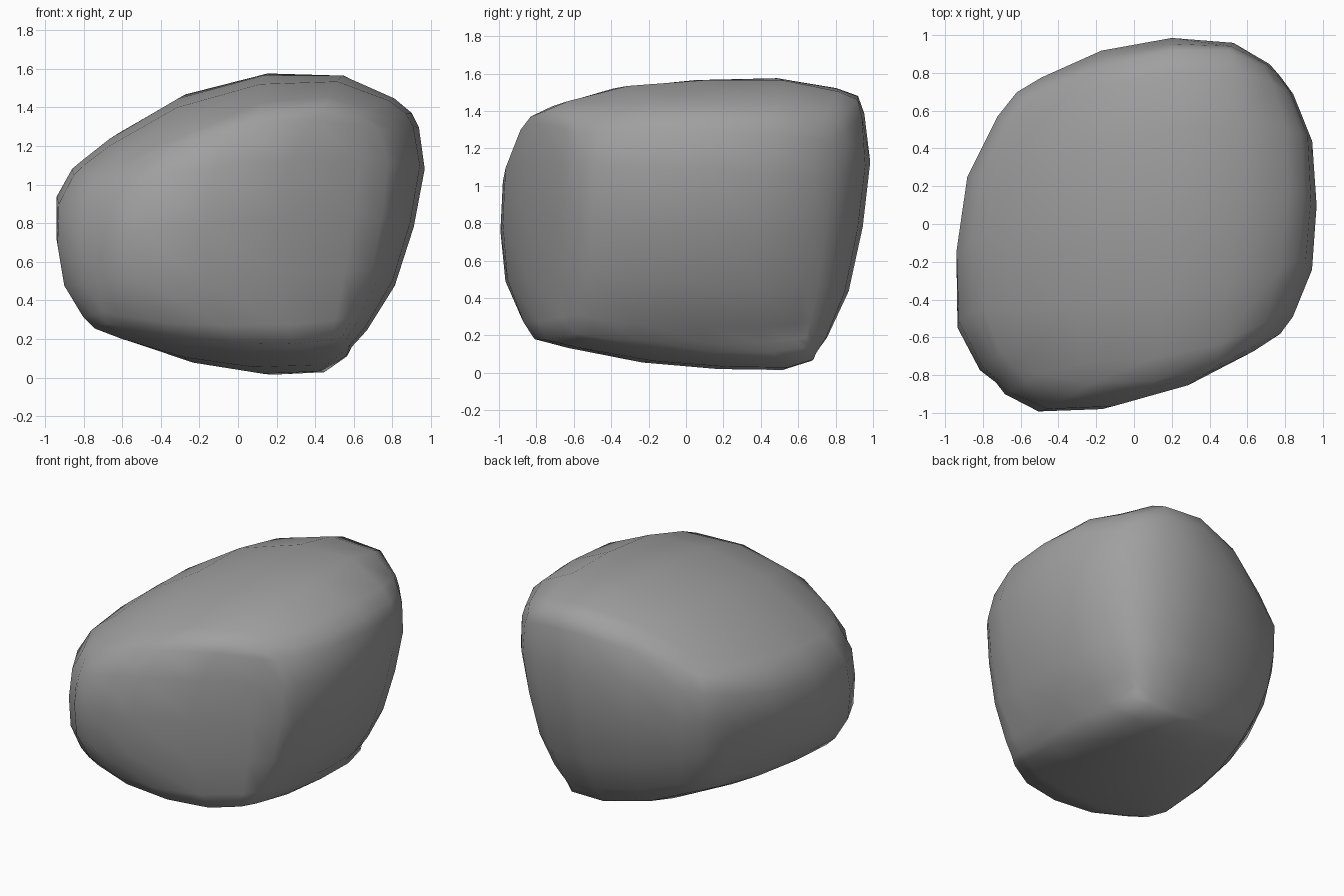
import bpy
import bmesh
from math import sin, pi
from mathutils import Vector

# Remove the default object
default_cube = bpy.data.objects.get("Cube")
if default_cube:
    bpy.data.objects.remove(default_cube, do_unlink=True)

# Guide points on the stone, each row running from its right (-x) to its left (+x)
LOWER = [
    [(-.68, -.74, .28), (.0, -.81, .18), (.54, -.6, .21)],       # front
    [(-.71, -.25, .25), (.13, .17, .02), (.59, .1, .16)],        # middle
    [(-.5, .55, .28), (.2, .69, .1), (.55, .64, .19)],           # back
]
MIDDLE = [
    [(-.73, -.84, .7), (-.17, -.98, .8), (.75, -.59, .85)],
    [(-.94, -.18, .72), (0, 0, .8), (.91, .08, .78)],
    [(-.62, .69, .85), (.2, .945, .78), (.74, .75, .77)],
]
UPPER = [
    [(-.64, -.76, 1.08), (.12, -.83, 1.37), (.7, -.57, 1.33)],
    [(-.8, -.1, 1.13), (.13, .05, 1.565), (.9, .15, 1.37)],
    [(-.55, .63, 1.2), (.2, .92, 1.48), (.74, .78, 1.3)],
]

# How boxy the curves are along x, y and z: two is round, higher is squarer
BOXINESS = (2.4, 3, 3)


def blend_weights(t, power):
    """Weights of a smooth curve through three points, sampled closer at its ends."""
    s = sin(t * pi / 2)
    bend = abs(s) ** power
    return ((bend - s) / 2, 1 - bend, (bend + s) / 2)


def stone_point(cube_point):
    """Carry a point of the unit cube's surface onto the stone."""
    wx, wy, wz = map(blend_weights, cube_point, BOXINESS)
    result = Vector()
    for layer, c in zip((LOWER, MIDDLE, UPPER), wz):
        for row, b in zip(layer, wy):
            for point, a in zip(row, wx):
                result += Vector(point) * (a * b * c)
    return result


# Boulder: a gridded cube bent onto the guide points
bm = bmesh.new()
bmesh.ops.create_cube(bm, size=2)
bmesh.ops.subdivide_edges(bm, edges=bm.edges[:], cuts=5, use_grid_fill=True)
for vert in bm.verts:
    vert.co = stone_point(vert.co)
bmesh.ops.recalc_face_normals(bm, faces=bm.faces[:])
for face in bm.faces:
    face.smooth = True

mesh = bpy.data.meshes.new("boulder")
bm.to_mesh(mesh)
bm.free()
boulder = bpy.data.objects.new("boulder", mesh)
bpy.context.collection.objects.link(boulder)

# Plain grey stone
stone = bpy.data.materials.new("grey_stone")
stone.use_nodes = True
grey = (0.35, 0.35, 0.35, 1)
stone.diffuse_color = grey
stone.node_tree.nodes["Principled BSDF"].inputs["Base Color"].default_value = grey
mesh.materials.append(stone)
